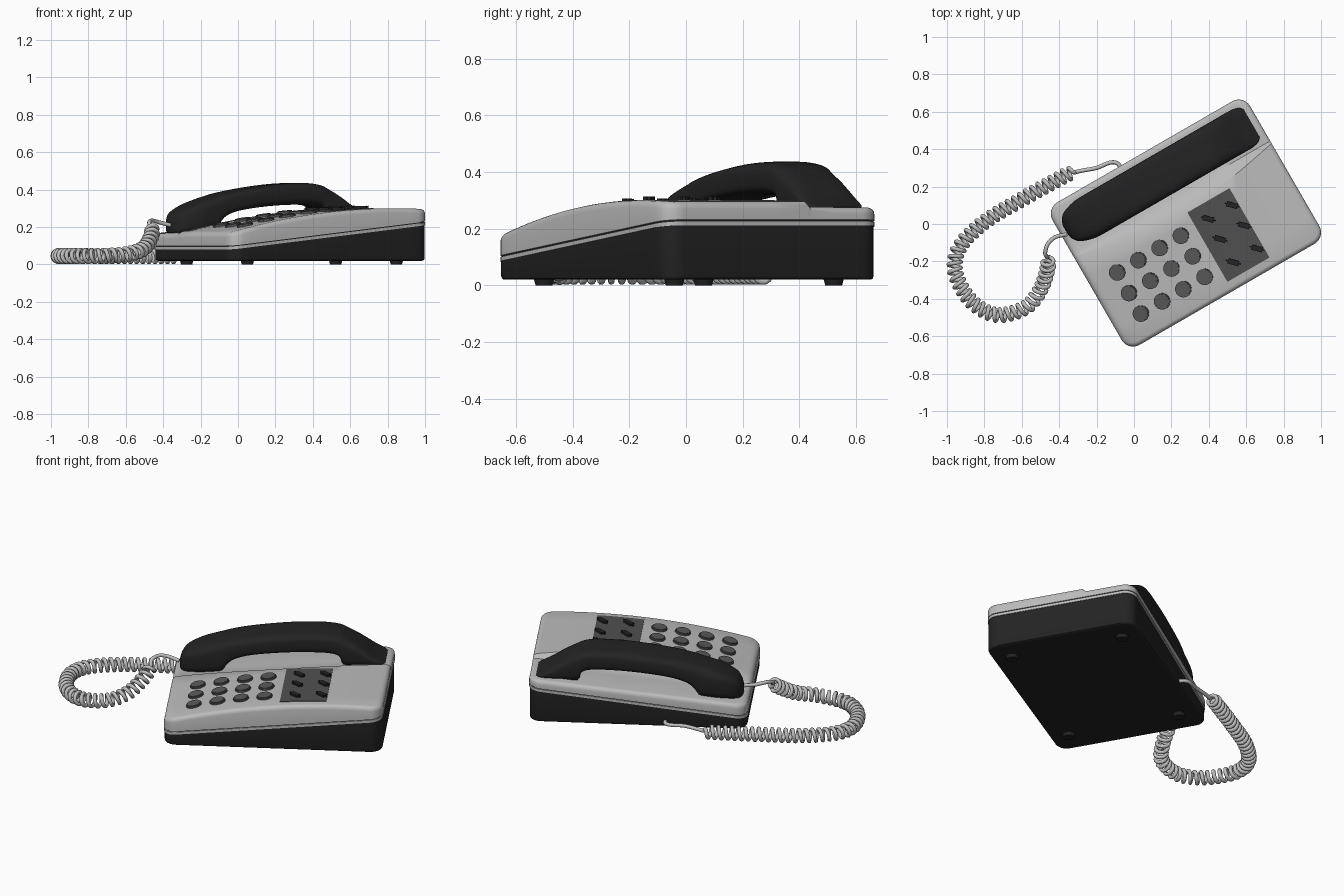
import bpy, bmesh, math
from mathutils import Vector, Matrix

if "Cube" in bpy.data.objects:
    bpy.data.objects.remove(bpy.data.objects["Cube"])

# Body frame: u = long axis, v = across, turned 30 degrees
BODY = Matrix.Translation((0.2775, 0.005, 0)) @ Matrix.Rotation(math.radians(30), 4, 'Z')
L, W, R = 0.61, 0.44, 0.07


def mat(name, c):
    m = bpy.data.materials.new(name)
    m.diffuse_color = (c, c, c, 1)
    m.use_nodes = True
    m.node_tree.nodes["Principled BSDF"].inputs["Base Color"].default_value = m.diffuse_color
    return m


LIGHT = mat("light_grey", 0.50)
BLACK = mat("black", 0.017)
KEY = mat("key_grey", 0.10)
PANEL = mat("panel_grey", 0.08)
CORD = mat("cord_grey", 0.52)


def finish(bm, name, m, matrix=BODY, angle=35):
    bmesh.ops.recalc_face_normals(bm, faces=bm.faces)
    me = bpy.data.meshes.new(name)
    bm.to_mesh(me)
    bm.free()
    ob = bpy.data.objects.new(name, me)
    bpy.context.collection.objects.link(ob)
    me.materials.append(m)
    ob.matrix_world = matrix
    bpy.ops.object.select_all(action='DESELECT')
    bpy.context.view_layer.objects.active = ob
    ob.select_set(True)
    bpy.ops.object.shade_smooth_by_angle(angle=math.radians(angle))
    return ob


# Height rules
def seam(u):
    return 0.08 + (u + L) / (2 * L) * 0.132


def keypad_z(u):
    return 0.28 + 0.1025 * u - 0.1277 * u * u


def cradle_z(u):
    return 0.165 + (u + L) / (2 * L) * 0.113


def wall_top(u):
    return 0.14 - 0.08 * math.cos(math.pi * u / (2 * L))


def top_z(u, v):
    k = min(max((v - wall_top(u)) / (0.155 - wall_top(u)), 0), 1)
    return keypad_z(u) * (1 - k) + cradle_z(u) * k


def slab(name, m, lo, hi, inset=0.0, round_lo=0.0, round_hi=0.0):
    """Rounded rectangle slab between two height functions, with rounded rims."""
    l, w, r = L - inset, W - inset, R - inset
    a, b = l - r, w - r
    ends = [a + r * math.sin(math.radians(15 * i)) for i in range(7)]
    us = [-u for u in reversed(ends)] + [a * i / 12 for i in range(-11, 12)] + ends
    edge = [0, 0.003, 0.008, 0.015, 0.025]

    def drop(u, v, rad):
        qx, qy = abs(u) - a, abs(v) - b
        d = r - (math.hypot(qx, qy) if qx > 0 and qy > 0 else max(qx, qy))
        d = max(d, 0)
        return rad - math.sqrt(rad * rad - (rad - d) ** 2) if d < rad else 0

    bm = bmesh.new()
    top, bot = [], []
    for u in us:
        h = b + math.sqrt(max(r * r - max(abs(u) - a, 0) ** 2, 0))
        t = wall_top(u)
        vs = [e - h for e in edge] + [-0.3, -0.15, 0, t, (t + 0.155) / 2, 0.155, 0.25]
        vs += [h - e for e in reversed(edge)]
        top.append([bm.verts.new((u, v, hi(u, v) - drop(u, v, round_hi))) for v in vs])
        bot.append([bm.verts.new((u, v, lo(u, v) + drop(u, v, round_lo))) for v in vs])
    n, k = len(us), len(top[0])
    for g in (top, bot):
        for i in range(n - 1):
            for j in range(k - 1):
                bm.faces.new((g[i][j], g[i + 1][j], g[i + 1][j + 1], g[i][j + 1]))
    rim = [(i, 0) for i in range(n)] + [(n - 1, j) for j in range(1, k)]
    rim += [(i, k - 1) for i in range(n - 2, -1, -1)] + [(0, j) for j in range(k - 2, 0, -1)]
    for (i, j), (p, q) in zip(rim, rim[1:] + rim[:1]):
        bm.faces.new((bot[i][j], bot[p][q], top[p][q], top[i][j]))
    return finish(bm, name, m)


# Case: black base, trim strip, dark groove, light upper shell
slab("base", BLACK, lambda u, v: 0.02, lambda u, v: seam(u), 0.003, round_lo=0.012)
slab("trim_strip", LIGHT, lambda u, v: seam(u), lambda u, v: seam(u) + 0.015)
slab("groove", BLACK, lambda u, v: seam(u) + 0.015, lambda u, v: seam(u) + 0.02, 0.006)
slab("upper_shell", LIGHT, lambda u, v: seam(u) + 0.02, top_z, round_hi=0.025)


def on_keypad(u, v, lift):
    slope = math.atan(0.1025 - 0.2554 * u)
    return (BODY @ Matrix.Translation((u, v, keypad_z(u) + lift))
            @ Matrix.Rotation(-slope, 4, 'Y'))


# Round keys, 4 x 3
for i in range(4):
    for j in range(3):
        bm = bmesh.new()
        bmesh.ops.create_cone(bm, cap_ends=True, segments=28, radius1=0.044, radius2=0.044, depth=0.024)
        rim = [e for e in bm.edges if all(v.co.z > 0 for v in e.verts)]
        bmesh.ops.bevel(bm, geom=rim, offset=0.005, segments=2, affect='EDGES')
        finish(bm, f"key_{i}_{j}", KEY, on_keypad(-0.45 + 0.131 * i, -0.045 - 0.127 * j, 0.001))

# Dark side panel, a thin plate following the curved top
bm = bmesh.new()
rows = []
for i in range(9):
    u = 0.035 + 0.26 * i / 8
    rows.append([bm.verts.new((u, v, keypad_z(u) + dz))
                 for v, dz in ((-0.383, -0.003), (-0.383, 0.003), (0.045, 0.003), (0.045, -0.003))])
for p, q in zip(rows, rows[1:]):
    for j in range(4):
        bm.faces.new((p[j], q[j], q[(j + 1) % 4], p[(j + 1) % 4]))
bm.faces.new(rows[0])
bm.faces.new(rows[-1])
finish(bm, "function_panel", PANEL)

# Slanted function buttons
for i, u in enumerate((0.115, 0.262)):
    for j, v in enumerate((-0.04, -0.165, -0.308)):
        bm = bmesh.new()
        bmesh.ops.create_cube(bm, size=1)
        bmesh.ops.scale(bm, vec=(0.082, 0.028, 0.026), verts=bm.verts)
        up = [e for e in bm.edges if abs(e.verts[0].co.z - e.verts[1].co.z) > 0.01]
        bmesh.ops.bevel(bm, geom=up, offset=0.011, segments=4, affect='EDGES')
        finish(bm, f"function_button_{i}_{j}", BLACK,
               on_keypad(u, v, 0.002) @ Matrix.Rotation(math.radians(-45), 4, 'Z'))

# Feet
for su in (-1, 1):
    for sv in (-1, 1):
        bm = bmesh.new()
        bmesh.ops.create_cone(bm, cap_ends=True, segments=20, radius1=0.03, radius2=0.037, depth=0.026)
        finish(bm, "foot", BLACK, BODY @ Matrix.Translation((0.46 * su + 0.01, 0.325 * sv, 0.013)))


def catmull(pts, steps):
    p = [Vector(q) for q in pts]
    p = [p[0] * 2 - p[1]] + p + [p[-1] * 2 - p[-2]]
    out = []
    for i in range(1, len(p) - 2):
        a, b, c, d = p[i - 1:i + 3]
        for s in range(steps):
            t = s / steps
            out.append(0.5 * (2 * b + (c - a) * t + (2 * a - 5 * b + 4 * c - d) * t * t
                              + (3 * b - a - 3 * c + d) * t ** 3))
    return out + [p[-2]]


# Handset: lofted rounded sections (u, half width, low z, high z)
stations = [(-0.577, .03, .175, .225), (-.565, .06, .165, .255), (-.535, .09, .164, .288),
            (-.46, .113, .17, .325), (-.38, .116, .177, .353), (-.335, .116, .187, .366),
            (-.31, .116, .225, .373), (-.27, .116, .258, .382), (-.2, .116, .283, .396),
            (-.1, .116, .3, .412), (.05, .116, .315, .43), (.2, .116, .32, .437),
            (.28, .116, .315, .432), (.32, .116, .295, .424), (.34, .116, .248, .417),
            (.42, .116, .255, .372), (.5, .116, .262, .315), (.55, .106, .267, .288),
            (.572, .085, .268, .277)]
bm = bmesh.new()
rings = []
for q in catmull([Vector(s) for s in stations], 3):
    u, hw, lo, hi = q
    ring = []
    for k in range(40):
        t = 2 * math.pi * k / 40
        c, s = math.cos(t), math.sin(t)
        ring.append(bm.verts.new((u, 0.287 + hw * math.copysign(abs(c) ** 0.5, c),
                                  (lo + hi) / 2 + (hi - lo) / 2 * math.copysign(abs(s) ** 0.5, s))))
    rings.append(ring)
for p, q in zip(rings, rings[1:]):
    for k in range(40):
        bm.faces.new((p[k], q[k], q[(k + 1) % 40], p[(k + 1) % 40]))
bm.faces.new(rings[0])
bm.faces.new(rings[-1])
finish(bm, "handset", BLACK, angle=50)

# Coiled cord: helix around a smooth path, with plain leads at both ends
path = catmull([(-.32, .285, .045), (-.45, .215, .045), (-.62, .12, .045), (-.8, .01, .045),
                (-.93, -.12, .045), (-.957, -.25, .045), (-.89, -.39, .045), (-.79, -.47, .045),
                (-.69, -.485, .047), (-.57, -.44, .06), (-.5, -.35, .09), (-.465, -.25, .15),
                (-.455, -.18, .2)], 60)
dist = [0]
for a, b in zip(path, path[1:]):
    dist.append(dist[-1] + (b - a).length)
turns = 46
coil, j, N = [], 0, turns * 14
for i in range(N + 1):
    s = dist[-1] * i / N
    while j < len(path) - 2 and dist[j + 1] < s:
        j += 1
    t = (path[j + 1] - path[j]).normalized()
    side = Vector((0, 0, 1)).cross(t).normalized()
    up = t.cross(side)
    ang = 2 * math.pi * i / 14
    rad = 0.033 * min(1, 0.3 + i / 14, 0.3 + (N - i) / 14)
    c = path[j].lerp(path[j + 1], (s - dist[j]) / (dist[j + 1] - dist[j]))
    coil.append(c + side * rad * math.cos(ang) + up * rad * math.sin(ang))
lead_a = catmull([(-.07, .30, .05), (-.09, .325, .05), (-.13, .328, .052), (-.2, .30, .055),
                  (-.28, .285, .05), coil[0]], 6)
lead_b = catmull([coil[-1], (-.475, -.155, .225), (-.46, -.105, .235), (-.42, -.07, .225),
                  (-.36, -.055, .21)], 6)
pts = lead_a[:-1] + coil + lead_b[1:]
cu = bpy.data.curves.new("cord", 'CURVE')
cu.dimensions = '3D'
cu.bevel_depth = 0.011
cu.bevel_resolution = 2
cu.use_fill_caps = True
sp = cu.splines.new('POLY')
sp.points.add(len(pts) - 1)
for p, q in zip(sp.points, pts):
    p.co = (*q, 1)
cu.materials.append(CORD)
cord = bpy.data.objects.new("coiled_cord", cu)
bpy.context.collection.objects.link(cord)
bpy.ops.object.select_all(action='DESELECT')
bpy.context.view_layer.objects.active = cord
cord.select_set(True)
bpy.ops.object.convert(target='MESH')
bpy.ops.object.shade_smooth_by_angle(angle=math.radians(50))
